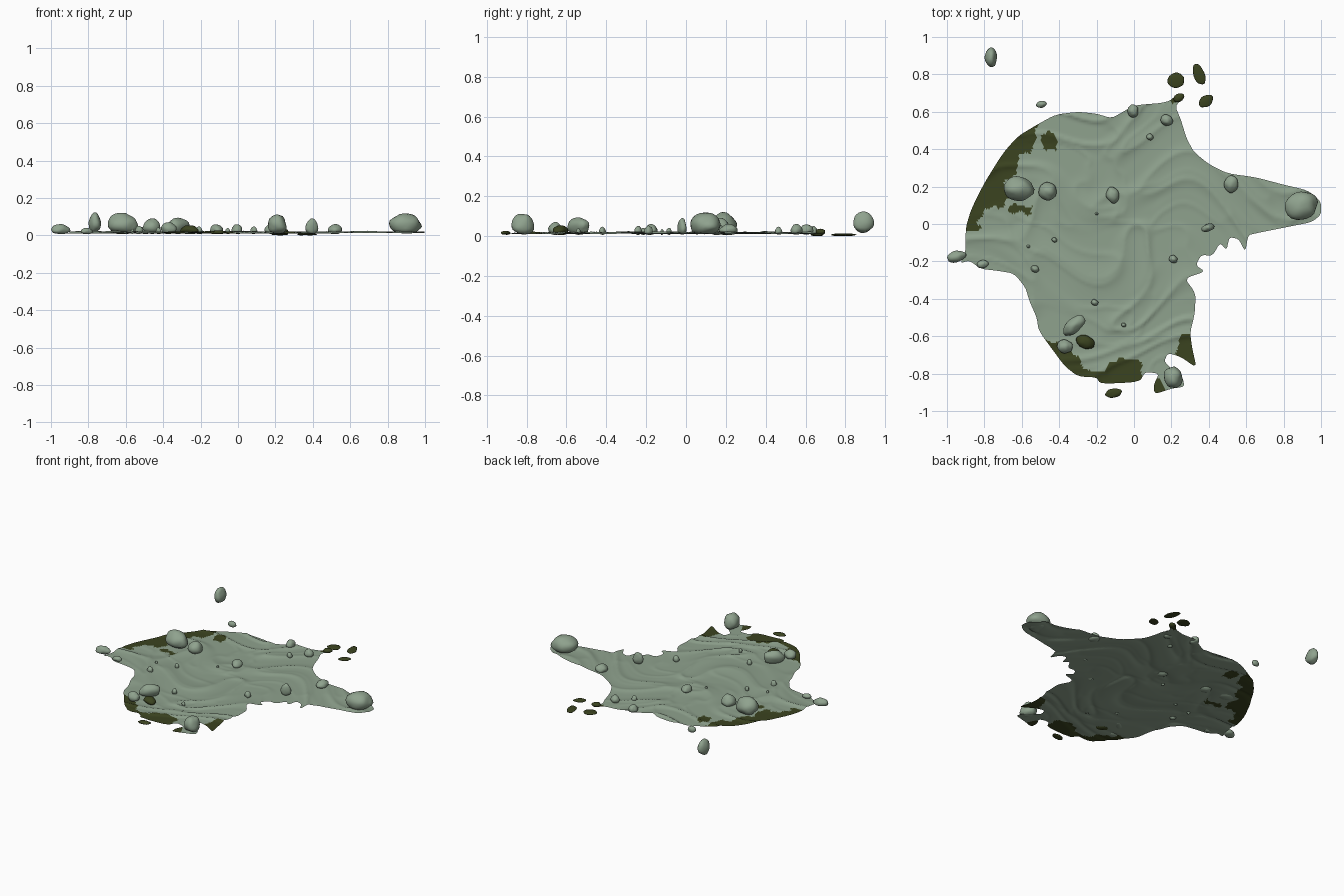
import bpy, bmesh, math
from mathutils import Vector, noise
from mathutils.geometry import delaunay_2d_cdt


def material(name, rgb):
    m = bpy.data.materials.new(name)
    m.diffuse_color = (*rgb, 1)
    return m


SAGE = material("sage_green", (0.275, 0.362, 0.27))
OLIVE = material("dark_olive", (0.043, 0.056, 0.014))


def inside(poly, x, y):
    hit = False
    for (ax, ay), (bx, by) in zip(poly, poly[1:] + poly[:1]):
        if (ay > y) != (by > y) and x < (bx - ax) * (y - ay) / (by - ay) + ax:
            hit = not hit
    return hit


def corner_cut(poly):
    out = []
    for (ax, ay), (bx, by) in zip(poly, poly[1:] + poly[:1]):
        out += [(ax * .82 + bx * .18, ay * .82 + by * .18), (ax * .18 + bx * .82, ay * .18 + by * .82)]
    return out


def finish(name, bm, mats):
    me = bpy.data.meshes.new(name)
    for f in bm.faces:
        f.smooth = True
    bm.to_mesh(me)
    bm.free()
    for m in mats:
        me.materials.append(m)
    ob = bpy.data.objects.new(name, me)
    bpy.context.collection.objects.link(ob)
    return ob


# Outline of the sheet, smooth upper half then torn lower half
upper = [(-.90, -.15), (-.90, -.02), (-.87, .08), (-.80, .22), (-.70, .38), (-.62, .47), (-.52, .53),
         (-.42, .585), (-.30, .60), (-.20, .59), (-.12, .565), (-.05, .605), (.0, .635), (.18, .65),
         (.24, .70), (.27, .68), (.22, .63), (.25, .56), (.28, .46), (.32, .385), (.40, .32), (.50, .27),
         (.65, .25), (.80, .21), (.93, .18), (1.0, .12), (1.0, .05), (.95, .01), (.85, -.01), (.65, -.05)]
lower = [(.61, -.06), (.595, -.15), (.56, -.08), (.51, -.07), (.495, -.14), (.46, -.10), (.42, -.17),
         (.36, -.165), (.33, -.22), (.38, -.255), (.27, -.29), (.33, -.37), (.325, -.48), (.30, -.58),
         (.31, -.66), (.335, -.77), (.25, -.71), (.18, -.69), (.16, -.74), (.26, -.82), (.27, -.87),
         (.20, -.88), (.11, -.91), (.105, -.86), (.135, -.80), (.06, -.79), (.03, -.845), (-.18, -.855),
         (-.20, -.82), (-.30, -.815), (-.37, -.76), (-.43, -.68), (-.51, -.57), (-.52, -.50), (-.56, -.41),
         (-.58, -.34), (-.64, -.265), (-.73, -.25), (-.82, -.24), (-.88, -.195), (-.93, -.21)]
outline = corner_cut(corner_cut(upper + lower))

# Dark patches on the sheet
patches = [
    [(-.95, -.04), (-.83, -.03), (-.80, .08), (-.70, .09), (-.67, .15), (-.70, .24), (-.62, .27), (-.62, .36),
     (-.55, .38), (-.52, .46), (-.51, .56), (-.7, .56), (-.95, .3)],
    [(-.50, .47), (-.46, .50), (-.41, .45), (-.42, .40), (-.48, .41)],
    [(-.67, .10), (-.54, .095), (-.54, .05), (-.66, .06)],
    [(-.50, -.62), (-.40, -.63), (-.30, -.70), (-.27, -.78), (-.18, -.79), (-.12, -.73), (.02, -.72), (.04, -.79),
     (.05, -.9), (-.5, -.9)],
    [(.26, -.59), (.31, -.59), (.36, -.79), (.22, -.71)],
    [(.09, -.83), (.15, -.83), (.18, -.92), (.09, -.92)],
    [(.20, .65), (.24, .66), (.29, .66), (.28, .72), (.2, .72)],
]


def wrinkle(x, y):
    # Sharp curved folds from warped ridged noise
    w = noise.noise(Vector((x * 2, y * 2, 3.1)))
    v = noise.noise(Vector((x * 2, y * 2, 8.7)))
    total = 0
    for k, a in ((1.0, .010), (1.9, .004)):
        n = noise.noise(Vector(((x * 1.6 + w * .7) * k, (y * 4.2 + v * 1.2) * k, k * 5)))
        total += a * max(0, 1 - abs(n) * 4.5) ** 2
    return .011 + total


# Wrinkled sheet
step = .0125
points = [Vector(p) for p in outline]
for i in range(-80, 81):
    for j in range(-80, 81):
        x, y = i * step + (j % 2) * step / 2, j * step
        if inside(outline, x, y):
            points.append(Vector((x, y)))
n = len(outline)
verts, _, tris, *_ = delaunay_2d_cdt(points, [(i, (i + 1) % n) for i in range(n)], [], 1, 1e-5)
bm = bmesh.new()
bv = [bm.verts.new((p.x, p.y, wrinkle(p.x, p.y))) for p in verts]
for t in tris:
    f = bm.faces.new([bv[i] for i in t])
    f.normal_update()
    if f.normal.z < 0:
        f.normal_flip()
    c = f.calc_center_median()
    dx = noise.noise(Vector((c.x * 22, c.y * 22, 0))) * .025
    dy = noise.noise(Vector((c.x * 22, c.y * 22, 9))) * .025
    f.material_index = int(any(inside(p, c.x + dx, c.y + dy) for p in patches))
bmesh.ops.delete(bm, geom=[v for v in bm.verts if not v.link_faces], context='VERTS')
finish("wrinkled_sheet", bm, [SAGE, OLIVE])


def stone(name, x, y, rx, ry, top, turn=0, mat=SAGE, base=.006):
    bm = bmesh.new()
    bmesh.ops.create_icosphere(bm, subdivisions=3, radius=1)
    c, s = math.cos(math.radians(turn)), math.sin(math.radians(turn))
    h = (top - base) / 2
    for v in bm.verts:
        p = v.co.copy()
        r = 1 + .16 * noise.noise(p * 1.3 + Vector((x * 31, y * 31, 2)))
        p *= r
        z = max(-1, min(1, p.z))
        lean = 1 - .15 * z
        a, b = p.x * rx * lean, p.y * ry * lean
        v.co = (x + a * c - b * s, y + a * s + b * c, base + h * (1 + z))
    finish(name, bm, [mat])


# Large stones: x, y, half length, half width, top, turn
stones = [(.895, .10, .087, .078, .12, 20), (-.62, .19, .082, .063, .12, -10), (-.46, .175, .045, .048, .09, 0),
          (-.115, .155, .033, .042, .06, 15), (.52, .215, .038, .044, .06, 0), (.395, -.02, .036, .02, .09, 20),
          (.21, -.82, .05, .056, .115, 0), (-.32, -.54, .07, .038, .095, 42), (-.37, -.655, .042, .035, .07, 0),
          (-.95, -.175, .05, .03, .06, 15), (-.81, -.215, .031, .021, .04, 10), (-.005, .605, .028, .034, .06, 0),
          (.175, .555, .034, .028, .06, -20), (-.495, .64, .028, .018, .05, 10)]
for i, s in enumerate(stones):
    stone(f"stone_{i + 1}", *s)
stone("outlying_stone", -.765, .89, .032, .052, .125, 0, SAGE, .015)

# Pebbles: x, y, radius
pebbles = [(-.53, -.24, .022), (-.425, -.085, .015), (-.565, -.12, .01), (-.2, .055, .009), (-.21, -.42, .019),
           (-.055, -.54, .013), (.21, -.188, .023), (.085, .465, .019)]
for i, (x, y, r) in enumerate(pebbles):
    stone(f"pebble_{i + 1}", x, y, r, r * .85, .022 + r * 1.3, -30)

# Dark lumps and flat dark spots
stone("dark_lump_front", -.26, -.63, .05, .036, .055, -25, OLIVE)
stone("dark_lump_back", .24, .675, .03, .022, .038, 30, OLIVE)
stone("dark_lump_rim", -.11, -.905, .045, .024, .026, 10, OLIVE)
for i, (x, y, rx, ry, t) in enumerate([(.225, .768, .046, .04, 10), (.348, .80, .028, .058, 20),
                                       (.385, .657, .04, .03, 40)]):
    stone(f"dark_spot_{i + 1}", x, y, rx, ry, .013, t, OLIVE, .0)
